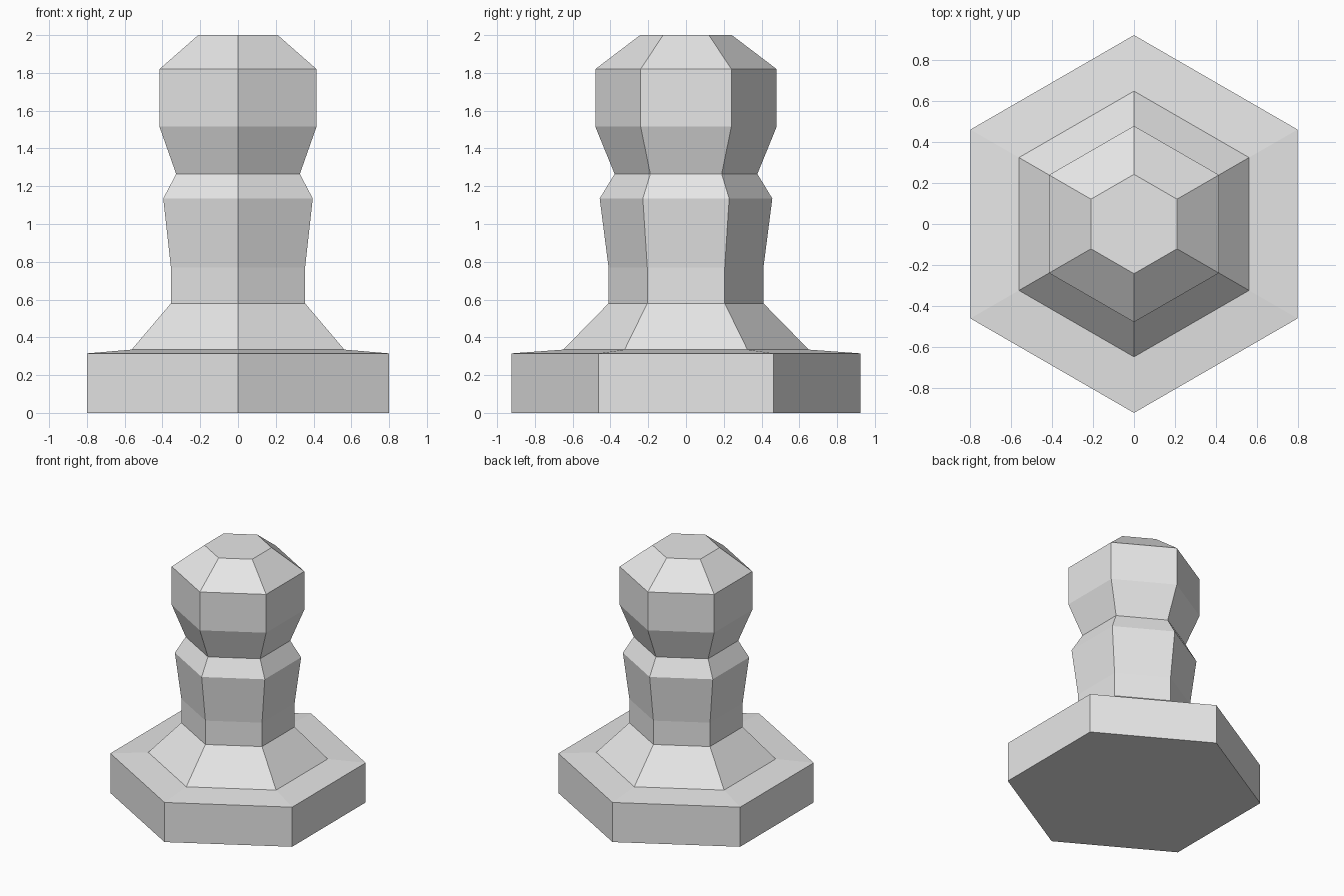
import bpy, bmesh, math

if "Cube" in bpy.data.objects:
    bpy.data.objects.remove(bpy.data.objects["Cube"])

SIDES = 6

grey = bpy.data.materials.new("light grey")
grey.diffuse_color = (0.8, 0.8, 0.8, 1.0)
grey.use_nodes = True
grey.node_tree.nodes["Principled BSDF"].inputs["Base Color"].default_value = grey.diffuse_color

# Pawn profile from bottom to top: (corner radius, height)
profile = [
    (0.924, 0.0), (0.924, 0.315),    # base slab
    (0.65, 0.335), (0.41, 0.58),     # sloped foot
    (0.41, 0.77), (0.457, 1.135),    # stem
    (0.378, 1.265),                  # neck
    (0.48, 1.515), (0.48, 1.82),     # head
    (0.243, 2.0),                    # flat crown
]

# Six-sided lathe, corners pointing to front and back
bm = bmesh.new()
rings = []
for r, z in profile:
    ring = []
    for i in range(SIDES):
        a = math.pi / 2 + math.tau * i / SIDES
        ring.append(bm.verts.new((r * math.cos(a), r * math.sin(a), z)))
    rings.append(ring)

for low, high in zip(rings, rings[1:]):
    for i in range(SIDES):
        j = (i + 1) % SIDES
        bm.faces.new((low[i], low[j], high[j], high[i]))

# Underside and crown caps
bm.faces.new(rings[0][::-1])
bm.faces.new(rings[-1])

mesh = bpy.data.meshes.new("pawn")
bm.to_mesh(mesh)
bm.free()
mesh.materials.append(grey)
pawn = bpy.data.objects.new("pawn", mesh)
bpy.context.collection.objects.link(pawn)
